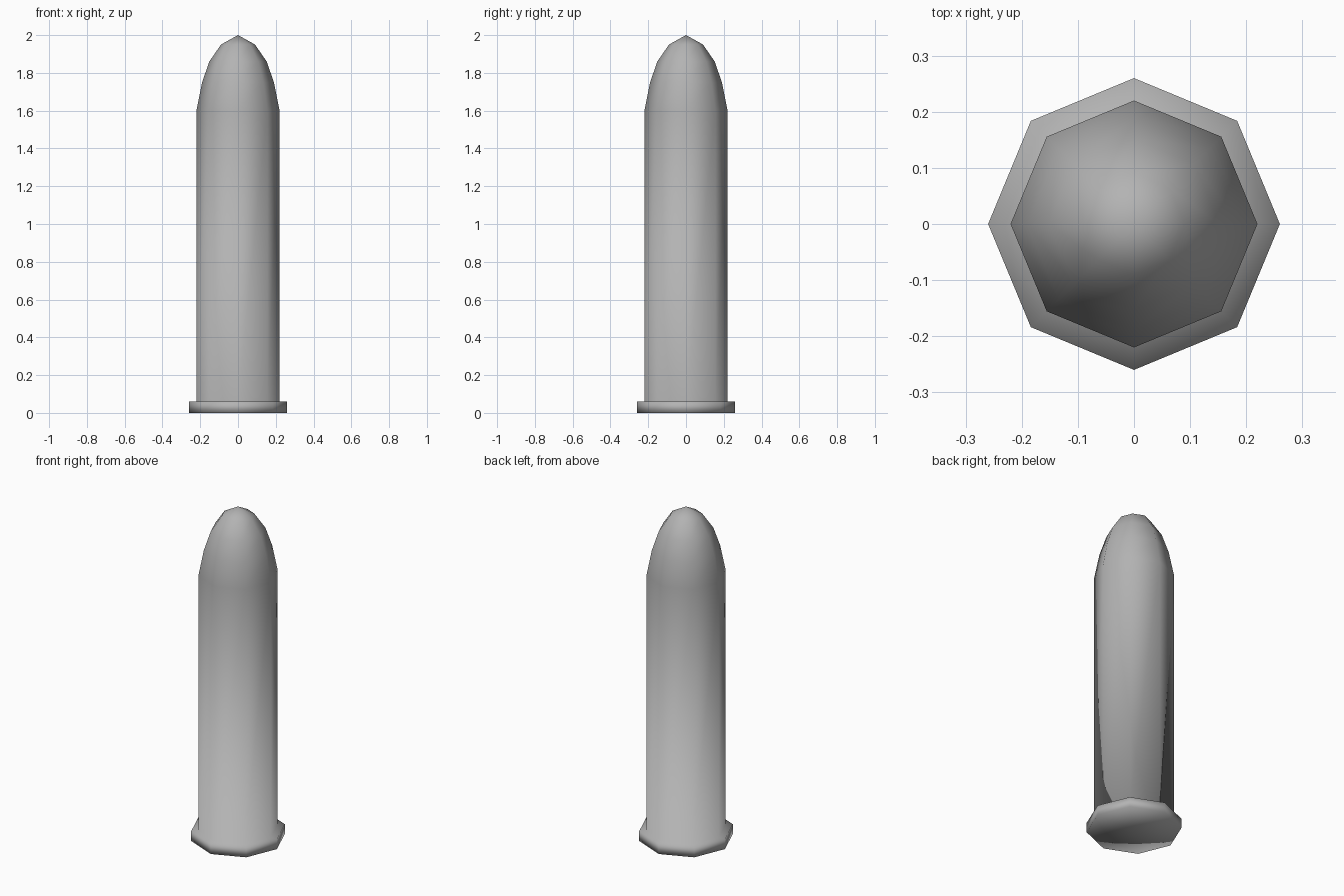
import bpy, bmesh
from math import cos, sin, tau

if "Cube" in bpy.data.objects:
    bpy.data.objects.remove(bpy.data.objects["Cube"])

SIDES = 8


def lathe(name, profile):
    """Spin an (r, z) profile, bottom to top, into a smooth octagonal solid."""
    bm = bmesh.new()
    rings = []
    for r, z in profile:
        if r == 0:
            rings.append([bm.verts.new((0, 0, z))] * SIDES)
        else:
            rings.append([bm.verts.new((r * cos(tau * i / SIDES), r * sin(tau * i / SIDES), z))
                          for i in range(SIDES)])
    for a, b in zip(rings, rings[1:]):
        for i in range(SIDES):
            j = (i + 1) % SIDES
            corners = dict.fromkeys([a[i], a[j], b[j], b[i]])
            bm.faces.new(list(corners)).smooth = True
    mesh = bpy.data.meshes.new(name)
    bm.to_mesh(mesh)
    bm.free()
    obj = bpy.data.objects.new(name, mesh)
    bpy.context.collection.objects.link(obj)
    return obj


grey = bpy.data.materials.new("dark_grey")
grey.diffuse_color = (0.45, 0.45, 0.45, 1)
grey.use_nodes = True
grey.node_tree.nodes["Principled BSDF"].inputs["Base Color"].default_value = grey.diffuse_color

# Rim at the foot, straight shaft and pointed nose as one smooth surface
body = lathe("rimmed_shaft", [(0, 0), (0.26, 0), (0.26, 0.06), (0.22, 0.06), (0.22, 1.6),
                              (0.19, 1.75), (0.152, 1.86), (0.09, 1.95), (0, 2.0)])
body.data.materials.append(grey)
